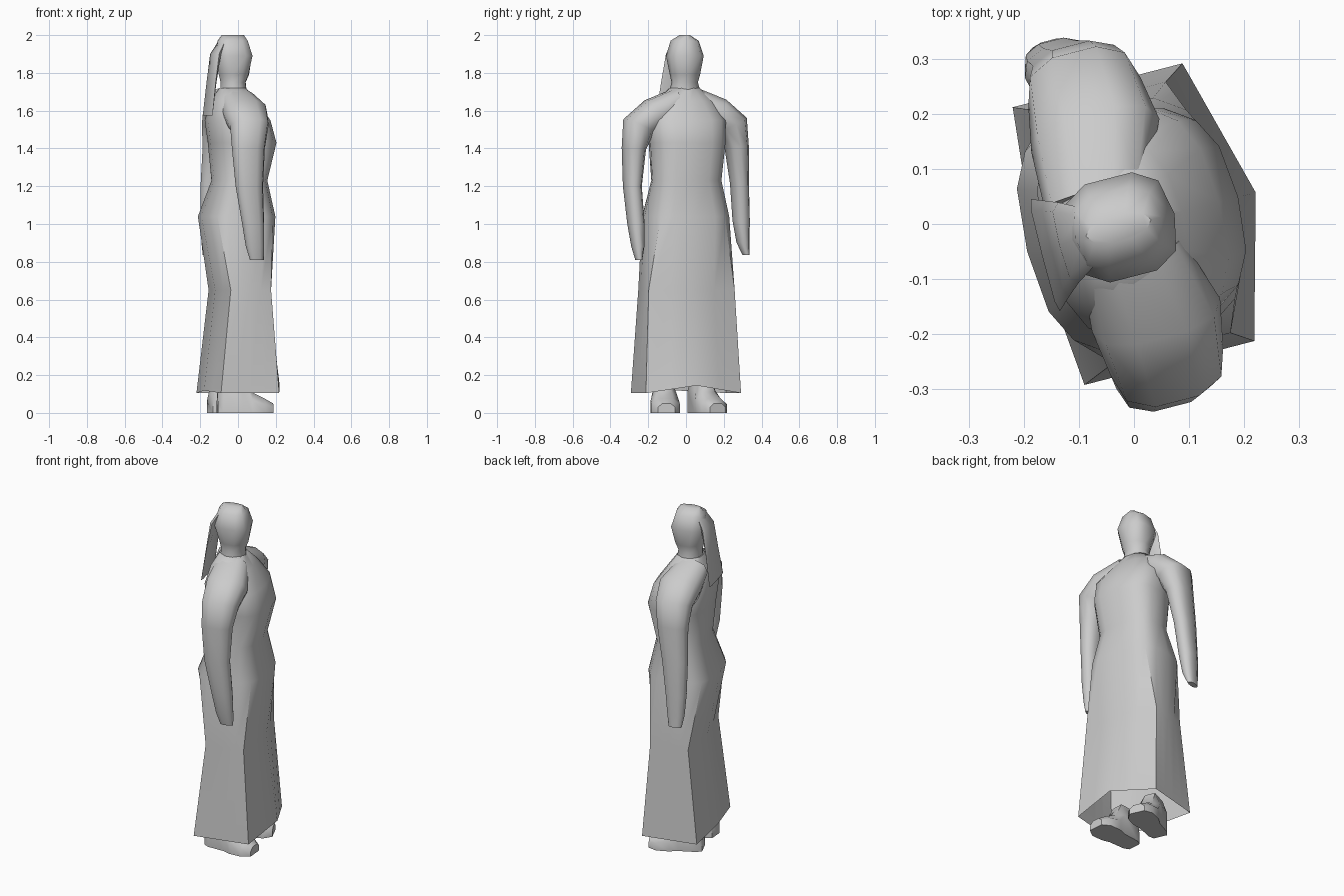
import bpy
import bmesh
from math import sin, cos, pi, radians, copysign
from mathutils import Vector, Matrix

cube = bpy.data.objects.get("Cube")
if cube:
    bpy.data.objects.remove(cube, do_unlink=True)

TURN = radians(14.5)          # the figure looks towards +x, turned a little
SPIN = Matrix.Rotation(TURN, 4, 'Z')

grey = bpy.data.materials.new("plain_grey")
grey.use_nodes = True
COLOUR = (0.6, 0.6, 0.6, 1)
grey.diffuse_color = COLOUR
grey.node_tree.nodes["Principled BSDF"].inputs["Base Color"].default_value = COLOUR


def bend(value, power):
    return copysign(abs(value) ** power, value)


def ring(z, front, back, half, power=1.0, count=16, centre=(0, 0), tilt=0):
    """Section, rounded or boxy, turned with the figure and tilted sideways."""
    lean = Matrix.Rotation(radians(tilt), 4, 'X')
    points = []
    for i in range(count):
        a = 2 * pi * i / count
        u = bend(cos(a), power) * (front - back) / 2 + (front + back) / 2
        p = SPIN @ lean @ Vector((u, bend(sin(a), power) * half, 0))
        points.append(p + Vector((centre[0], centre[1], z)))
    return points


def panel_ring(z, front, front_corner, back_corner, back, half, lift=0):
    """Section with flat sides and a pointed front and back, raised at the front."""
    mid = (front_corner + back_corner) / 2
    corners = [(front, 0, z + lift), (front_corner, half, z), (mid, half, z),
               (back_corner, half, z), (back, 0, z + lift / 3),
               (back_corner, -half, z), (mid, -half, z), (front_corner, -half, z)]
    corners = [SPIN @ Vector(c) for c in corners]
    points = []
    for a, b in zip(corners, corners[1:] + corners[:1]):
        points += [a, (a + b) / 2]
    return points


def loft(name, rings, cap_start=True, cap_end=True, angle=50):
    bm = bmesh.new()
    loops = [[bm.verts.new(p) for p in r] for r in rings]
    n = len(loops[0])
    for low, high in zip(loops, loops[1:]):
        for i in range(n):
            j = (i + 1) % n
            bm.faces.new((low[i], low[j], high[j], high[i]))
    if cap_start:
        bm.faces.new(loops[0][::-1])
    if cap_end:
        bm.faces.new(loops[-1])
    bmesh.ops.recalc_face_normals(bm, faces=bm.faces)
    mesh = bpy.data.meshes.new(name)
    bm.to_mesh(mesh)
    bm.free()
    obj = bpy.data.objects.new(name, mesh)
    bpy.context.collection.objects.link(obj)
    mesh.materials.append(grey)
    bpy.ops.object.select_all(action='DESELECT')
    obj.select_set(True)
    bpy.context.view_layer.objects.active = obj
    bpy.ops.object.shade_smooth_by_angle(angle=radians(angle))


# Long gown: flat-sided skirt with an open hem, rounded bodice
gown = [panel_ring(0.105, 0.228, 0.158, -0.16, -0.185, 0.26, 0.04),
        panel_ring(0.65, 0.165, 0.12, -0.1, -0.125, 0.235)]
gown += [ring(*s) for s in (
    (1.04, 0.185, -0.2, 0.225, 0.7),
    (1.23, 0.145, -0.13, 0.185, 0.75),
    (1.43, 0.195, -0.15, 0.2, 0.75),
    (1.55, 0.16, -0.165, 0.21, 0.75),
    (1.65, 0.09, -0.14, 0.16, 0.85),
    (1.72, 0.04, -0.1, 0.08, 0.9))]
loft("gown", gown, cap_start=False)

# Head and neck
loft("head", [ring(*s, count=10) for s in (
    (1.68, 0.05, -0.1, 0.09),
    (1.75, 0.042, -0.095, 0.07),
    (1.79, 0.06, -0.105, 0.08),
    (1.89, 0.076, -0.125, 0.095, 0.7),
    (1.97, 0.052, -0.11, 0.07, 0.7),
    (2.0, 0.032, -0.09, 0.025))])

# Arms: sloping shoulder from the neck, then hanging down to the hand
heights = (1.65, 1.58, 1.52, 1.4, 1.2, 1.0, 0.88, 0.81)
depths = (0.095, 0.12, 0.105, 0.09, 0.075, 0.06, 0.05, 0.038)
widths = (0.07, 0.09, 0.085, 0.06, 0.046, 0.043, 0.032, 0.016)
tilts = (80, 60, 25, 5, 0, 0, 0, 0)
right_path = ((-0.005, -0.05), (0.04, -0.165), (0.06, -0.25), (0.055, -0.276),
              (0.06, -0.284), (0.08, -0.265), (0.09, -0.255), (0.1, -0.25))
left_path = ((-0.07, 0.05), (-0.07, 0.16), (-0.09, 0.24), (-0.1, 0.268),
             (-0.125, 0.283), (-0.14, 0.292), (-0.145, 0.302), (-0.15, 0.318))
for name, path, side, lift in (("right_arm", right_path, -1, 0),
                               ("left_arm", left_path, 1, 0.025)):
    rings = []
    for i, (z, d, w, t, c) in enumerate(zip(heights, depths, widths, tilts, path)):
        rings.append(ring(z + lift * i / 7, d, -d, w, 0.8, 10, c, side * t))
    loft(name, rings)

# Veil hanging from the back of the head
veil = []
for z, back, half, thick in ((1.975, -0.095, 0.05, 0.03), (1.9, -0.14, 0.075, 0.035),
                             (1.75, -0.155, 0.09, 0.02), (1.575, -0.172, 0.105, 0.012)):
    veil.append(ring(z, back + thick, back, half, 0.6, 8, (0, -0.015 * (1.975 - z) / 0.4)))
loft("veil", veil)

# Feet: ankle sections tapering forward to a low toe
for name, side, shift in (("right_foot", -1, 0.02), ("left_foot", 1, -0.03)):
    turn = SPIN @ Matrix.Rotation(side * radians(10), 4, 'Z')
    sections = []
    for u, half, high in ((-0.13, 0.04, 0.1), (-0.1, 0.055, 0.2), (0.0, 0.06, 0.2),
                          (0.05, 0.075, 0.11), (0.12, 0.075, 0.075), (0.165, 0.045, 0.05)):
        sec = []
        for v, z in ((-half, 0), (half, 0), (half, high * 0.6),
                     (half * 0.5, high), (-half * 0.5, high), (-half, high * 0.6)):
            p = turn @ Vector((u, v, 0))
            sec.append(p + Vector((shift, -0.008 + side * 0.108, z)))
        sections.append(sec)
    loft(name, sections)
